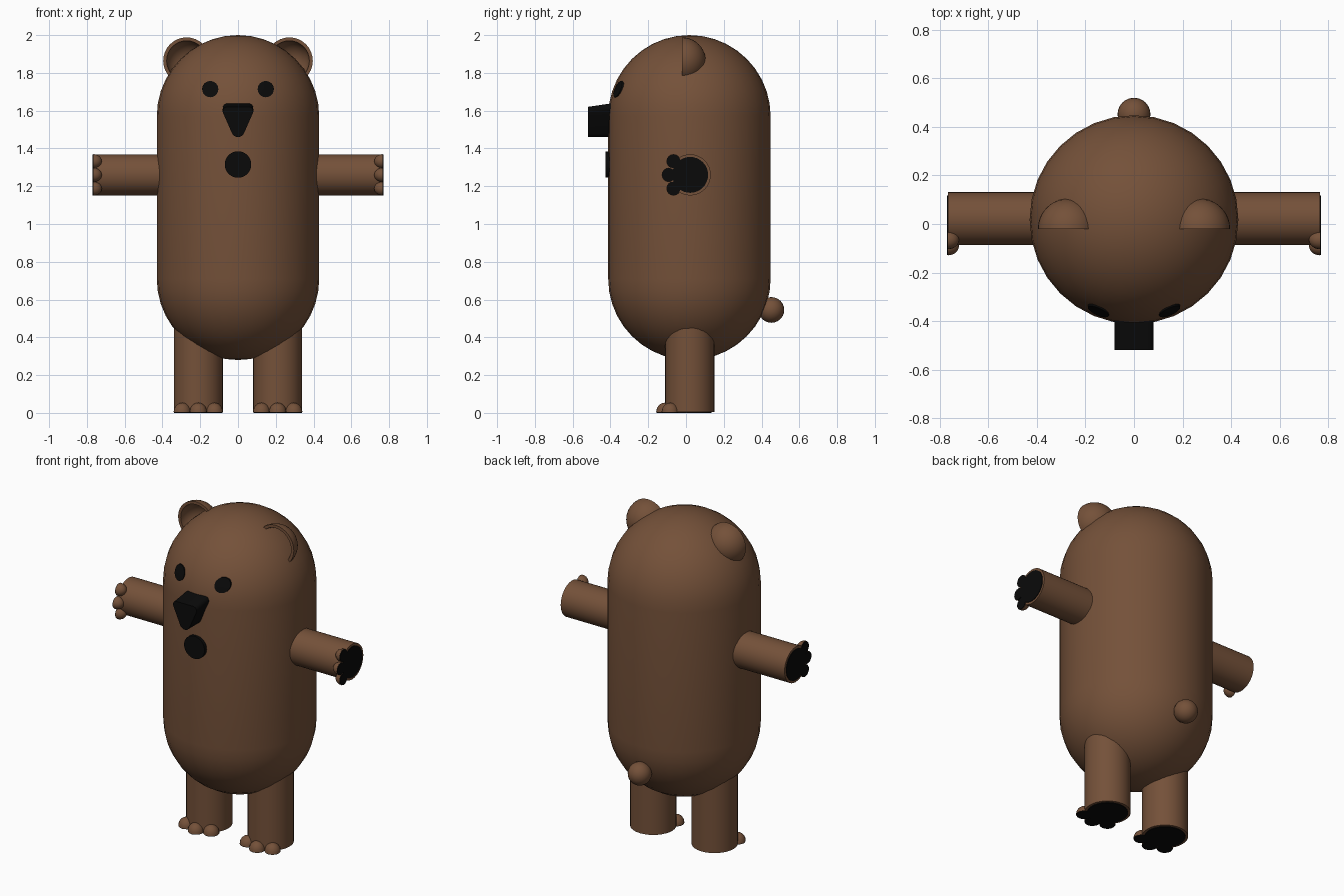
import bpy, bmesh, math
from mathutils import Matrix, Vector

if "Cube" in bpy.data.objects:
    bpy.data.objects.remove(bpy.data.objects["Cube"])


def material(name, rgb):
    m = bpy.data.materials.new(name)
    m.diffuse_color = (*rgb, 1)
    m.use_nodes = True
    m.node_tree.nodes["Principled BSDF"].inputs["Base Color"].default_value = m.diffuse_color
    return m


BROWN = material("brown fur", (0.175, 0.082, 0.041))
BLACK = material("black", (0.003, 0.003, 0.003))


def finish(name, bm, mat):
    bmesh.ops.remove_doubles(bm, verts=bm.verts, dist=1e-5)
    bmesh.ops.recalc_face_normals(bm, faces=bm.faces)
    me = bpy.data.meshes.new(name)
    bm.to_mesh(me)
    bm.free()
    me.materials.append(mat)
    ob = bpy.data.objects.new(name, me)
    bpy.context.collection.objects.link(ob)
    bpy.ops.object.select_all(action='DESELECT')
    ob.select_set(True)
    bpy.context.view_layer.objects.active = ob
    bpy.ops.object.shade_smooth_by_angle(angle=math.radians(35))
    return ob


def arc(cx, cy, r, a0, a1, n):
    return [(cx + r * math.cos(math.radians(a0 + (a1 - a0) * i / n)),
             cy + r * math.sin(math.radians(a0 + (a1 - a0) * i / n))) for i in range(n + 1)]


def lathe(name, profile, mat, matrix, seg=32):
    """Revolve (radius, height) points around local z."""
    bm = bmesh.new()
    rings = [[bm.verts.new(matrix @ Vector((r * math.cos(2 * math.pi * k / seg),
                                            r * math.sin(2 * math.pi * k / seg), h)))
              for k in range(seg)] for r, h in profile]
    for a, b in zip(rings, rings[1:]):
        for k in range(seg):
            j = (k + 1) % seg
            bm.faces.new((a[k], a[j], b[j], b[k]))
    return finish(name, bm, mat)


def cylinder(name, r, h0, h1, mat, matrix, seg=32):
    return lathe(name, [(0, h0), (r, h0), (r, h1), (0, h1)], mat, matrix, seg)


def frame(origin, up, y_axis):
    z, y = Vector(up), Vector(y_axis)
    x = y.cross(z)
    m = Matrix((x, y, z)).transposed().to_4x4()
    m.translation = origin
    return m


CY, R, HEAD_Z = 0.018, 0.43, 1.57

# capsule body
lathe("body", arc(0, 0.71, R, -90, 0, 10) + arc(0, HEAD_Z, R, 0, 90, 10),
      BROWN, Matrix.Translation((0, CY, 0)))

# tail
lathe("tail", arc(0, 0, 0.068, -90, 90, 12), BROWN,
      Matrix.Translation((0, 0.452, 0.545)), 24)


# limb with three half-dome toes and a black paw pad on its flat end
def limb(name, origin, direction, r, length, pad_r, toes, toe_r, toe_depth):
    m = frame(origin, direction, (0, -1, 0))
    t = 0.004
    cylinder(name, r, 0, length - t, BROWN, m)
    cylinder(name + "_pad", pad_r, length - t - 0.002, length, BLACK, m)
    for i, (x, y) in enumerate(toes):
        mt = m @ Matrix.Translation((x, y, length - t))
        dome = [(px * toe_r, py * toe_depth) for px, py in arc(0, 0, 1, -90, 0, 6)]
        lathe(f"{name}_toe_{i}", dome + [(0, 0)], BROWN, mt, 16)
        cylinder(f"{name}_toe_pad_{i}", toe_r * 0.95, -0.002, t, BLACK, mt, 16)


for side, s in (("left", -1), ("right", 1)):
    limb(side + "_arm", (s * 0.3, 0.022, 1.26), (s, 0, 0), 0.109, 0.47, 0.095,
         [(-0.072, 0.088), (0, 0.113), (0.072, 0.088)], 0.038, 0.045)
    limb(side + "_leg", (s * 0.21, 0.02, 0.52), (0, 0, -1), 0.13, 0.52, 0.115,
         [(-0.085, 0.103), (0, 0.132), (0.085, 0.103)], 0.046, 0.05)

    # hollow half-sphere ear, open to the front
    lathe(side + "_ear", arc(0, 0, 0.124, 90, 0, 10) + arc(0, 0, 0.106, 0, 90, 10),
          BROWN, frame((s * 0.272, -0.02, 1.864), (0, 1, 0), (0, 0, 1)))

    # eye: disc wrapped on the head
    bm = bmesh.new()
    prev = None
    for r in (0.0001, 0.022, 0.043):
        ring = []
        for px, pz in arc(s * 0.147, 1.714, r, 0, 345, 23):
            d = Vector((px, 0, pz - HEAD_Z))
            py = CY - math.sqrt((R + 0.004) ** 2 - d.length_squared)
            ring.append(bm.verts.new((px, py, pz)))
        if prev:
            for k in range(24):
                j = (k + 1) % 24
                bm.faces.new((prev[k], prev[j], ring[j], ring[k]))
        else:
            bm.faces.new(ring)
        prev = ring
    # rim turned back into the head
    back = [bm.verts.new(v.co + Vector((0, 0.012, 0))) for v in prev]
    for k in range(24):
        j = (k + 1) % 24
        bm.faces.new((prev[k], prev[j], back[j], back[k]))
    finish(side + "_eye", bm, BLACK)

# mouth
cylinder("mouth", 0.07, 0, 0.047, BLACK, frame((0, -0.38, 1.315), (0, -1, 0), (0, 0, 1)))

# nose: rounded triangle, slightly taller towards the face
outline = (arc(0.058, 0.137, 0.023, -28, 90, 6) + arc(-0.058, 0.137, 0.023, 90, 208, 6)
           + arc(0, 0.035, 0.035, 208, 332, 8))
bm = bmesh.new()
front = [bm.verts.new((x, -0.52, 1.46 + z)) for x, z in outline]
rear = [bm.verts.new((x, -0.37, 1.46 + z * 1.14)) for x, z in outline]
bm.faces.new(front)
bm.faces.new(rear)
for k in range(len(outline)):
    j = (k + 1) % len(outline)
    bm.faces.new((front[k], front[j], rear[j], rear[k]))
finish("nose", bm, BLACK)
